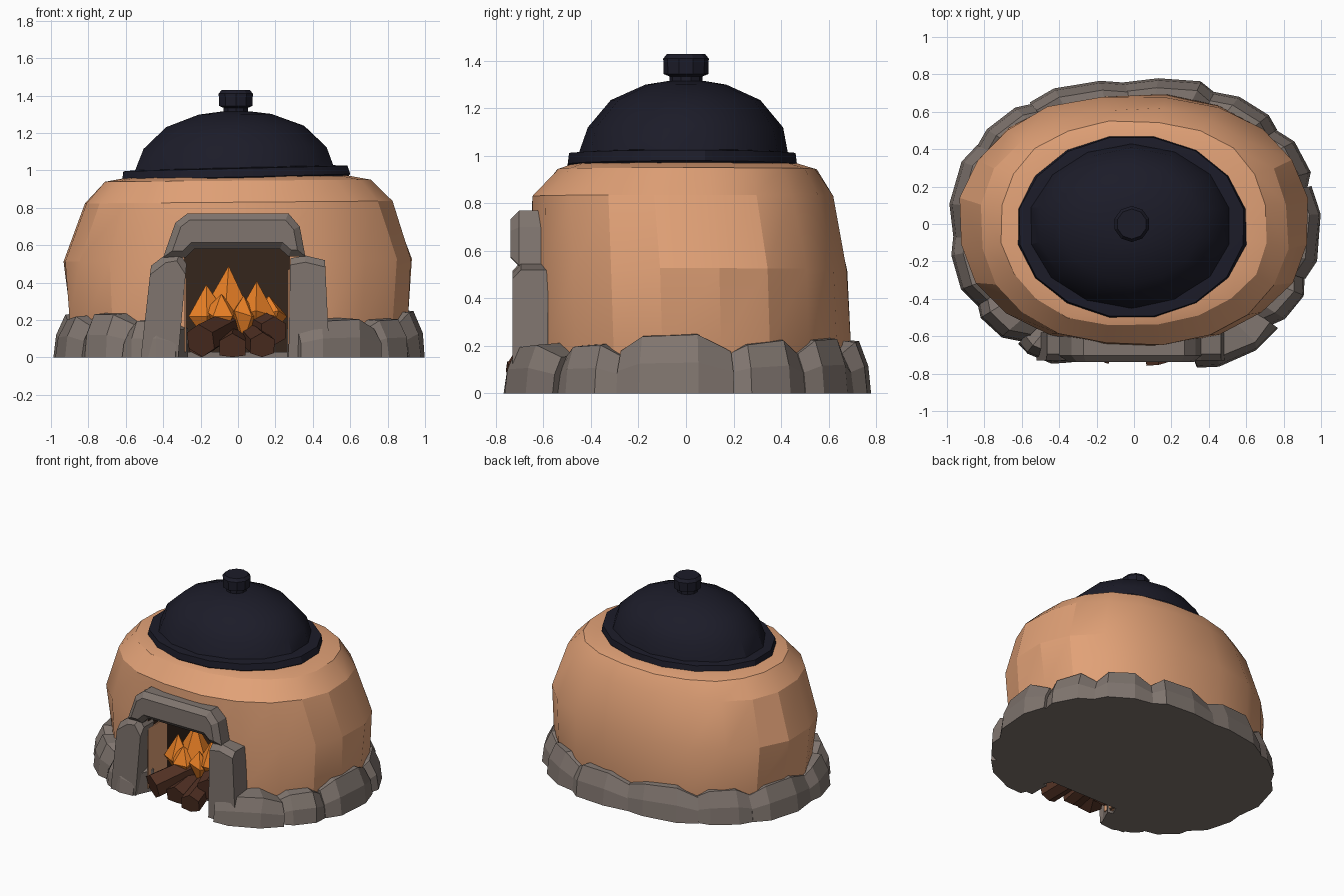
import bpy, bmesh, math, random
from mathutils import Vector, Matrix

if "Cube" in bpy.data.objects:
    bpy.data.objects.remove(bpy.data.objects["Cube"])

random.seed(4)

def mat(name, c):
    m = bpy.data.materials.new(name)
    m.diffuse_color = (*c, 1)
    m.use_nodes = True
    m.node_tree.nodes["Principled BSDF"].inputs["Base Color"].default_value = m.diffuse_color
    return m

CLAY = mat("clay", (0.76, 0.36, 0.185))
STONE = mat("stone", (0.215, 0.178, 0.158))
IRON = mat("dark iron", (0.0115, 0.0115, 0.022))
SOOT = mat("soot brown", (0.035, 0.019, 0.012))
WOOD = mat("wood", (0.082, 0.030, 0.017))
FIRE = mat("flame orange", (0.87, 0.23, 0.02))

def finish(bm, name, *mats, smooth=None):
    bmesh.ops.recalc_face_normals(bm, faces=bm.faces[:])
    me = bpy.data.meshes.new(name)
    bm.to_mesh(me)
    bm.free()
    ob = bpy.data.objects.new(name, me)
    bpy.context.collection.objects.link(ob)
    for m in mats:
        me.materials.append(m)
    if smooth:
        bpy.ops.object.select_all(action='DESELECT')
        ob.select_set(True)
        bpy.context.view_layer.objects.active = ob
        bpy.ops.object.shade_smooth_by_angle(angle=math.radians(smooth))
    return ob

def oval(t, rx, ry, n=2.2):
    c, s = math.cos(t), math.sin(t)
    return (math.copysign(rx * abs(c) ** (2 / n), c), math.copysign(ry * abs(s) ** (2 / n), s))

def loft(bm, rows, sides, jitter=0.0, n=2.0, cx=0.0, tilt=0.0):
    """Stack of ovals (z, rx, ry, centre y) joined into a closed solid."""
    rings = []
    for z, rx, ry, cy in rows:
        ring = []
        for i in range(sides):
            k = 1 + random.uniform(-jitter, jitter)
            x, y = oval(2 * math.pi * (i + 0.5) / sides, rx * k, ry * k, n)
            ring.append(bm.verts.new((x + cx, y + cy, z + x * tilt)))
        rings.append(ring)
    for a, b in zip(rings, rings[1:]):
        for i in range(sides):
            j = (i + 1) % sides
            bm.faces.new((a[i], a[j], b[j], b[i]))
    bm.faces.new(rings[0])
    bm.faces.new(rings[-1])

def box(bm, centre, size):
    bmesh.ops.create_cube(bm, size=1, matrix=Matrix.Translation(centre) @ Matrix.Diagonal((*size, 1)))

# clay oven body with the fire chamber cut out
bm = bmesh.new()
loft(bm, [(0.02, 0.87, 0.65, 0.02), (0.2, 0.91, 0.67, 0.025), (0.52, 0.94, 0.675, 0.015),
          (0.83, 0.825, 0.635, -0.015), (0.945, 0.72, 0.55, 0.0), (0.967, 0.60, 0.48, 0.0)],
     20, 0.014, 2.2, tilt=0.008)
body = finish(bm, "oven_body", CLAY, SOOT)
bm = bmesh.new()
box(bm, (-0.005, -0.6, 0.25), (0.56, 1.0, 0.70))
cutter = finish(bm, "chamber_cutter", CLAY)
cutter.hide_render = True
mod = body.modifiers.new("chamber", 'BOOLEAN')
mod.operation, mod.object, mod.solver = 'DIFFERENCE', cutter, 'EXACT'
bpy.context.view_layer.update()
cut = bpy.data.meshes.new_from_object(body.evaluated_get(bpy.context.evaluated_depsgraph_get()))
body.modifiers.clear()
body.data = cut
bpy.data.objects.remove(cutter)
for p in cut.polygons:
    c = p.center
    p.material_index = int(-0.30 < c.x < 0.29 and c.z < 0.605 and -0.63 < c.y < 0)
bpy.ops.object.select_all(action='DESELECT')
body.select_set(True)
bpy.context.view_layer.objects.active = body
bpy.ops.object.shade_smooth_by_angle(angle=math.radians(20))

# bare clay cheeks just inside the mouth
bm = bmesh.new()
for x in (-0.281, 0.271):
    box(bm, (x, -0.53, 0.25), (0.008, 0.22, 0.44))
finish(bm, "mouth_cheeks", CLAY)

# flat stone foundation with a notch under the mouth
bm = bmesh.new()
start, sweep = math.radians(-70), math.radians(320)
pts = [oval(start + sweep * i / 40, 0.95, 0.74) for i in range(41)] + [(-0.28, -0.52), (0.27, -0.52)]
f = bm.faces.new([bm.verts.new((x, y, 0)) for x, y in pts])
ext = bmesh.ops.extrude_face_region(bm, geom=[f])
bmesh.ops.translate(bm, vec=(0, 0, 0.03), verts=[v for v in ext["geom"] if isinstance(v, bmesh.types.BMVert)])
finish(bm, "foundation", STONE)

# ring of chunky base stones: (start angle, end angle, top height, outward scale)
bm = bmesh.new()
STONES = [(-72, -43, 0.22, 1.05), (-43, -19, 0.22, 1.0), (-19, 12, 0.255, 1.0), (12, 40, 0.23, 0.98),
          (40, 66, 0.24, 0.99), (66, 92, 0.23, 1.0), (92, 122, 0.24, 0.985), (122, 150, 0.235, 0.985),
          (150, 184, 0.24, 0.995), (184, 212, 0.23, 1.0), (212, 234, 0.25, 1.0), (234, 252, 0.21, 1.02)]
for a0, a1, top, out in STONES:
    rows = []
    for u, h, r in [(-0.03, 0.72, 0.965), (0.22, 0.96, 1.0), (0.70, 1.0, 1.0), (1.03, 0.72, 0.965)]:
        t = math.radians(a0 + (a1 - a0) * u)
        h *= top * random.uniform(0.96, 1.03)
        r *= out * random.uniform(0.99, 1.012)
        prof = [(0.78, 0), (r, 0), (r * 0.985, h * 0.5), (r * 0.935, h * 0.95), (0.78, h)]
        rows.append([bm.verts.new((*oval(t, min(1.0 * q, 0.999), 0.79 * q, 2.25), z)) for q, z in prof])
    for a, b in zip(rows, rows[1:]):
        for i in range(5):
            j = (i + 1) % 5
            bm.faces.new((a[i], a[j], b[j], b[i]))
    bm.faces.new(rows[0])
    bm.faces.new(rows[-1])
finish(bm, "base_stones", STONE)

# stone surround of the mouth: two posts and a lintel
def slab(name, outline, front, back):
    bm = bmesh.new()
    f = bm.faces.new([bm.verts.new((x, back, z)) for x, z in outline])
    ext = bmesh.ops.extrude_face_region(bm, geom=[f])
    bmesh.ops.translate(bm, vec=(0, front - back, 0), verts=[v for v in ext["geom"] if isinstance(v, bmesh.types.BMVert)])
    edges = [e for e in bm.edges if all(abs(v.co.y - front) < 1e-4 and v.co.z > 0.01 for v in e.verts)]
    bmesh.ops.bevel(bm, geom=edges, offset=0.035, segments=1, affect='EDGES')
    finish(bm, name, STONE)

slab("left_post", [(-0.52, 0), (-0.32, 0), (-0.275, 0.50), (-0.31, 0.555), (-0.40, 0.54), (-0.465, 0.49)], -0.73, -0.58)
slab("right_post", [(0.27, 0), (0.49, 0), (0.465, 0.52), (0.36, 0.545), (0.28, 0.53)], -0.73, -0.58)
slab("lintel", [(-0.40, 0.535), (-0.28, 0.535), (-0.235, 0.58), (0.225, 0.58), (0.27, 0.54),
                (0.36, 0.54), (0.33, 0.70), (0.27, 0.77), (-0.27, 0.77), (-0.335, 0.72)], -0.738, -0.56)

# iron lid: rim, dome and knob
bm = bmesh.new()
loft(bm, [(0.955, 0.61, 0.485, -0.015), (0.965, 0.622, 0.492, -0.015), (1.01, 0.61, 0.485, -0.015), (1.015, 0.53, 0.43, -0.01)],
     16, 0.006, cx=-0.012, tilt=0.025)
finish(bm, "lid_rim", IRON, smooth=25)
bm = bmesh.new()
loft(bm, [(0.99, 0.55, 0.445, -0.01), (1.12, 0.50, 0.41, -0.005), (1.235, 0.375, 0.315, 0),
          (1.30, 0.20, 0.17, 0), (1.315, 0.08, 0.08, 0)], 14, 0.01, cx=-0.015, tilt=0.01)
finish(bm, "lid_dome", IRON, smooth=28)
bm = bmesh.new()
loft(bm, [(z, r, r, 0) for z, r in [(1.29, 0.085), (1.315, 0.07), (1.335, 0.07), (1.345, 0.094), (1.41, 0.096), (1.43, 0.08)]],
     10, cx=-0.012)
finish(bm, "lid_knob", IRON)

# firewood
bm = bmesh.new()
for a, b, r in [((-0.20, -0.70, 0.09), (0.0, -0.34, 0.20), 0.09), ((-0.03, -0.68, 0.05), (-0.02, -0.3, 0.12), 0.08),
                ((0.13, -0.74, 0.06), (0.05, -0.3, 0.14), 0.075), ((0.19, -0.62, 0.14), (0.08, -0.3, 0.20), 0.08),
                ((-0.20, -0.56, 0.07), (-0.12, -0.3, 0.12), 0.075)]:
    a, b = Vector(a), Vector(b)
    m = Matrix.Translation((a + b) / 2) @ (b - a).to_track_quat('Z', 'Y').to_matrix().to_4x4()
    bmesh.ops.create_cone(bm, cap_ends=True, segments=6, radius1=r, radius2=r * 0.85, depth=(b - a).length, matrix=m)
for v in bm.verts:
    v.co.z = max(v.co.z, 0.002)
finish(bm, "firewood", WOOD)

# flames: faceted spikes, widest low down
bm = bmesh.new()
for x, y, top, w in [(-0.05, -0.42, 0.49, 0.14), (0.10, -0.45, 0.41, 0.11), (-0.17, -0.45, 0.39, 0.10),
                     (0.165, -0.38, 0.33, 0.10), (-0.09, -0.50, 0.34, 0.09), (0.03, -0.49, 0.33, 0.08)]:
    ring = [bm.verts.new((x + w * math.cos(i * math.tau / 5 + x * 9), y + w * 0.8 * math.sin(i * math.tau / 5 + x * 9),
                          0.22 + 0.03 * (i % 2))) for i in range(5)]
    tip, low = bm.verts.new((x, y, top)), bm.verts.new((x, y, 0.09))
    for i in range(5):
        j = (i + 1) % 5
        bm.faces.new((ring[i], ring[j], tip))
        bm.faces.new((ring[j], ring[i], low))
finish(bm, "flames", FIRE)
